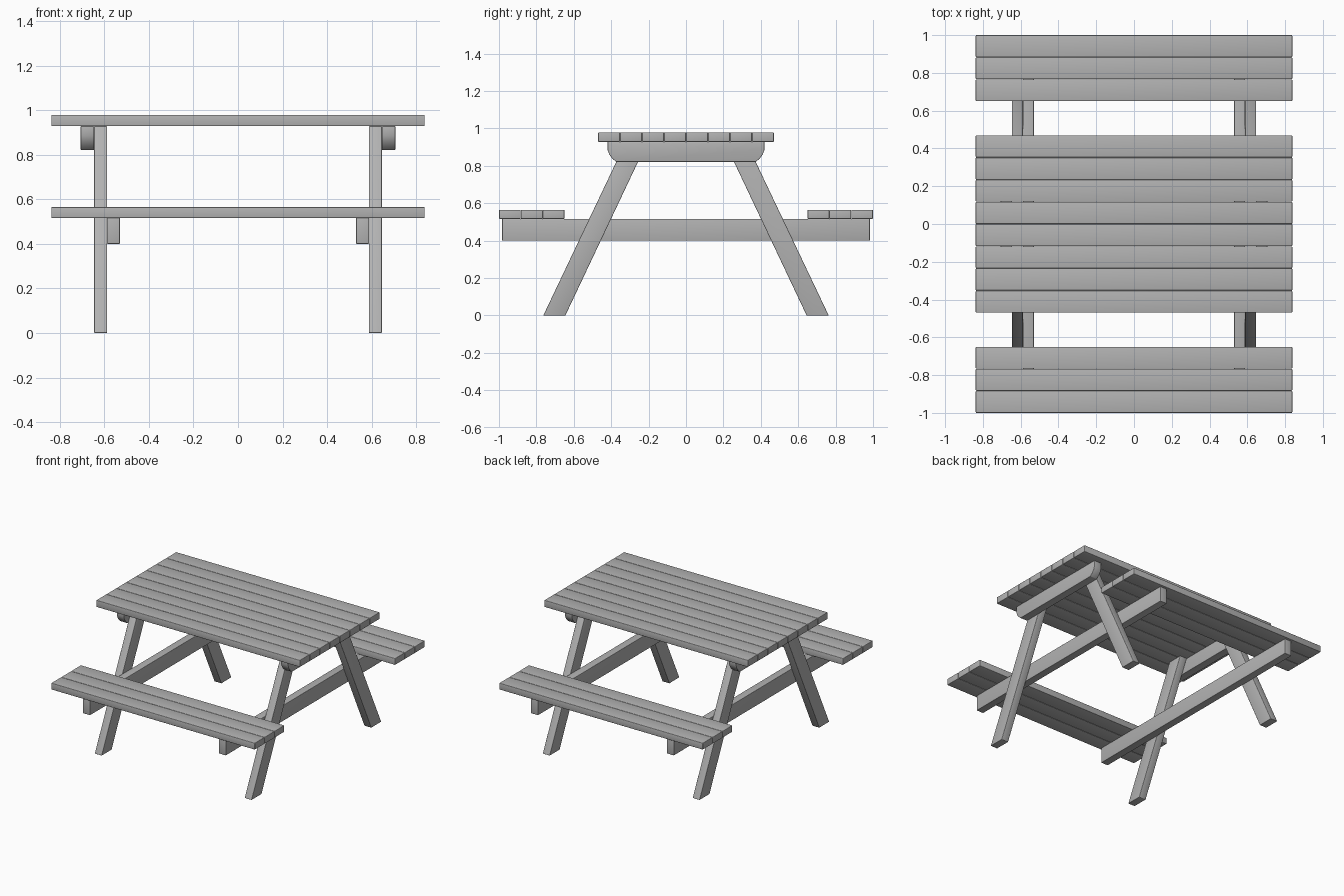
import bpy, bmesh

if "Cube" in bpy.data.objects:
    bpy.data.objects.remove(bpy.data.objects["Cube"])

grey = bpy.data.materials.new("weathered_wood")
grey.diffuse_color = (0.45, 0.45, 0.45, 1)
grey.use_nodes = True
grey.node_tree.nodes["Principled BSDF"].inputs["Base Color"].default_value = grey.diffuse_color


def prism(name, profile, x0, x1, bevel=0.003):
    """Extrude a (y, z) profile from x0 to x1 and round its edges softly."""
    bm = bmesh.new()
    face = bm.faces.new([bm.verts.new((x0, y, z)) for y, z in profile])
    ext = bmesh.ops.extrude_face_region(bm, geom=[face])
    moved = [g for g in ext["geom"] if isinstance(g, bmesh.types.BMVert)]
    bmesh.ops.translate(bm, verts=moved, vec=(x1 - x0, 0, 0))
    bmesh.ops.recalc_face_normals(bm, faces=bm.faces[:])
    for f in bm.faces:
        f.smooth = True
    mesh = bpy.data.meshes.new(name)
    bm.to_mesh(mesh)
    bm.free()
    mesh.materials.append(grey)
    obj = bpy.data.objects.new(name, mesh)
    bpy.context.collection.objects.link(obj)
    mod = obj.modifiers.new("rounded_edges", "BEVEL")
    mod.width = bevel
    mod.segments = 3
    mod.limit_method = "ANGLE"
    return obj


def box(name, y0, y1, z0, z1, x0, x1, bevel=0.003):
    return prism(name, [(y0, z0), (y1, z0), (y1, z1), (y0, z1)], x0, x1, bevel)


def planks(name, y0, y1, count, z0, z1):
    """A row of boards running along x, set edge to edge."""
    pitch = (y1 - y0) / count
    for i in range(count):
        a = y0 + i * pitch
        box(f"{name}_{i + 1}", a + 0.0004, a + pitch - 0.0004, z0, z1,
            -0.838, 0.838, 0.004)


# Table top and the two bench seats
planks("tabletop_plank", -0.47, 0.47, 8, 0.928, 0.979)
planks("front_seat_plank", -1.0, -0.65, 3, 0.516, 0.565)
planks("back_seat_plank", 0.65, 1.0, 3, 0.516, 0.565)

# Under-top cleat profile with rounded lower corners
half = [(0.373, 0.821), (0.394, 0.839), (0.41, 0.86), (0.419, 0.885),
        (0.419, 0.928)]
cleat = half + [(-y, z) for y, z in reversed(half)]

# Splayed leg profile
leg = [(0.645, 0), (0.763, 0), (0.322, 0.928), (0.206, 0.928)]

# End frames: cleat outside the legs, seat beam inside them
for side, s in (("left", -1), ("right", 1)):
    prism(f"{side}_top_cleat", cleat, s * 0.646, s * 0.706)
    box(f"{side}_seat_beam", -0.983, 0.983, 0.4, 0.516, s * 0.53, s * 0.588)
    for end, t in (("front", -1), ("back", 1)):
        prism(f"{side}_{end}_leg", [(t * y, z) for y, z in leg],
              s * 0.588, s * 0.646)
